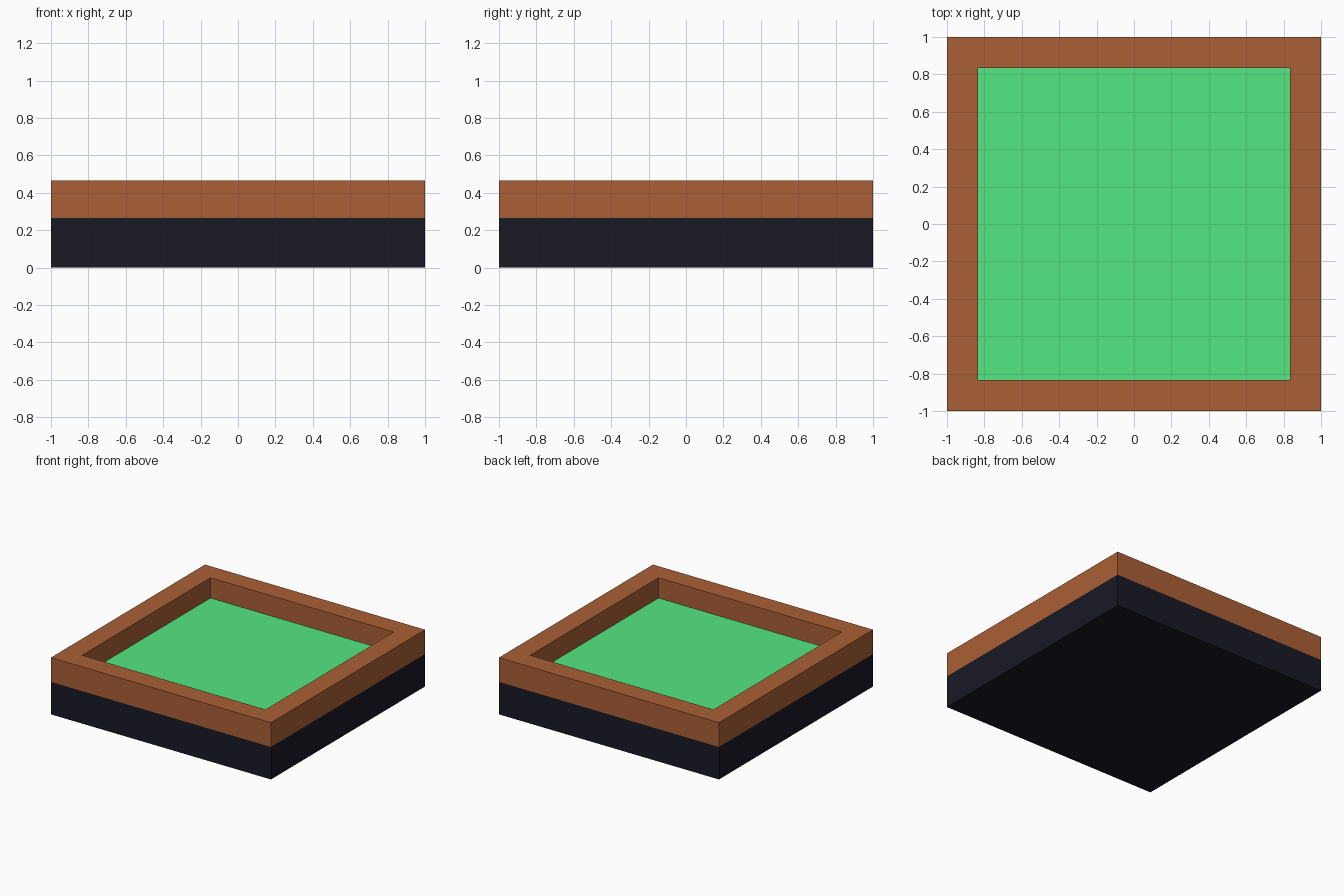
import bpy
import bmesh

cube = bpy.data.objects.get("Cube")
if cube:
    bpy.data.objects.remove(cube, do_unlink=True)

UNIT = 1 / 30
BASE_TOP, LAWN_Z, RIM_TOP = 8 * UNIT, 9 * UNIT, 14 * UNIT
RIM_WIDTH = 5 * UNIT


def make_material(name, hex_code):
    srgb = [int(hex_code[i:i + 2], 16) / 255 for i in (0, 2, 4)]
    colour = [c / 12.92 if c < 0.04045 else ((c + 0.055) / 1.055) ** 2.4 for c in srgb] + [1]
    mat = bpy.data.materials.new(name)
    mat.use_nodes = True
    mat.diffuse_color = colour
    mat.node_tree.nodes["Principled BSDF"].inputs["Base Color"].default_value = colour
    return mat


bm = bmesh.new()

# Solid square block standing on the ground
bmesh.ops.create_cube(bm, size=2)
for v in bm.verts:
    v.co.z = RIM_TOP if v.co.z > 0 else 0

# Seam between the dark base and the wooden rim
bmesh.ops.bisect_plane(bm, geom=bm.verts[:] + bm.edges[:] + bm.faces[:],
                       plane_co=(0, 0, BASE_TOP), plane_no=(0, 0, 1))
bm.normal_update()

# Recess inside the rim, with the lawn as its floor
top = max(bm.faces, key=lambda f: f.calc_center_median().z)
bmesh.ops.inset_individual(bm, faces=[top], thickness=RIM_WIDTH, use_even_offset=True)
floor = bmesh.ops.extrude_discrete_faces(bm, faces=[top])["faces"][0]
for v in floor.verts:
    v.co.z = LAWN_Z
bmesh.ops.recalc_face_normals(bm, faces=bm.faces[:])

# Colours by height, with the recess floor as lawn
for face in bm.faces:
    face.material_index = 0 if face.calc_center_median().z < BASE_TOP else 1
floor.material_index = 2

mesh = bpy.data.meshes.new("framed_lawn_tile")
bm.to_mesh(mesh)
bm.free()
for name, code in (("dark base", "191925"), ("brown wood", "aa6036"), ("lawn green", "56eb83")):
    mesh.materials.append(make_material(name, code))
tile = bpy.data.objects.new("framed_lawn_tile", mesh)
bpy.context.collection.objects.link(tile)
